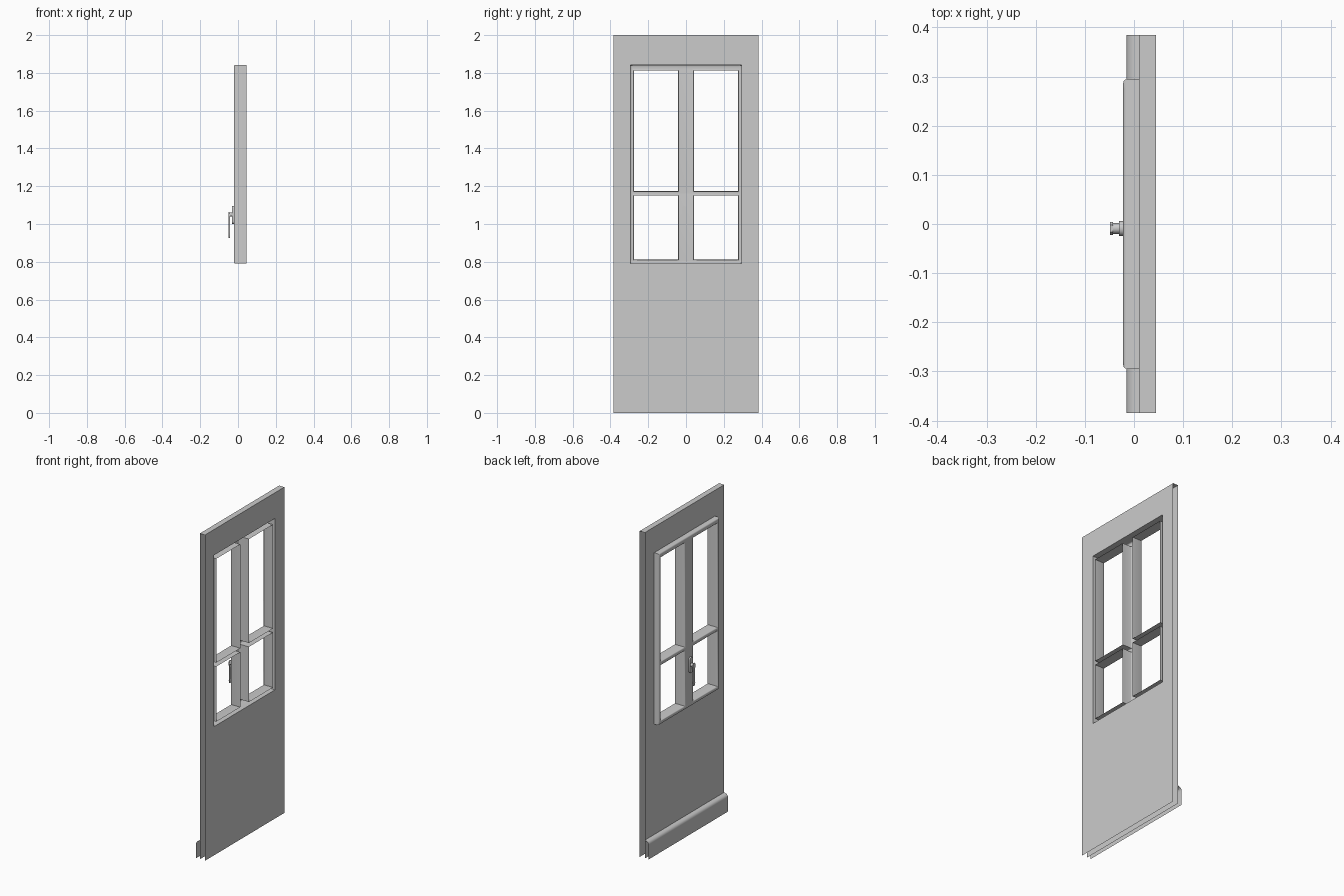
import bpy, bmesh, math
from mathutils import Vector

if "Cube" in bpy.data.objects:
    bpy.data.objects.remove(bpy.data.objects["Cube"])


def finish(name, bm, angle=35):
    bmesh.ops.remove_doubles(bm, verts=bm.verts, dist=1e-5)
    bmesh.ops.recalc_face_normals(bm, faces=bm.faces)
    me = bpy.data.meshes.new(name)
    bm.to_mesh(me)
    bm.free()
    ob = bpy.data.objects.new(name, me)
    bpy.context.collection.objects.link(ob)
    bpy.ops.object.select_all(action='DESELECT')
    ob.select_set(True)
    bpy.context.view_layer.objects.active = ob
    bpy.ops.object.shade_smooth_by_angle(angle=math.radians(angle))
    return ob


def grid_sheet(bm, x, ys, zs, holes):
    """Flat sheet at x, split at ys and zs, leaving out the hole cells."""
    v = [[bm.verts.new((x, y, z)) for z in zs] for y in ys]
    for i in range(len(ys) - 1):
        for j in range(len(zs) - 1):
            if (i, j) not in holes:
                bm.faces.new((v[i][j], v[i][j + 1], v[i + 1][j + 1], v[i + 1][j]))


def strip(bm, profile, y0, y1):
    """Open x-z profile swept along y."""
    a = [bm.verts.new((x, y0, z)) for x, z in profile]
    b = [bm.verts.new((x, y1, z)) for x, z in profile]
    for i in range(len(profile) - 1):
        bm.faces.new((a[i], a[i + 1], b[i + 1], b[i]))


def prism(bm, outline, x0, x1):
    """Solid y-z outline between two x positions."""
    a = [bm.verts.new((x0, y, z)) for y, z in outline]
    b = [bm.verts.new((x1, y, z)) for y, z in outline]
    n = len(outline)
    bm.faces.new(a)
    bm.faces.new(b[::-1])
    for i in range(n):
        j = (i + 1) % n
        bm.faces.new((a[i], b[i], b[j], a[j]))


HALF, OPEN = 0.385, 0.295
BACK, FACE, FRAME = 0.045, 0.01, -0.022

# Door leaf: two skins with a window opening, joined only at the top
bm = bmesh.new()
for x in (BACK, FACE):
    grid_sheet(bm, x, [-HALF, -OPEN, OPEN, HALF], [0, 0.79, 1.842, 2.0], {(1, 1)})
for y0, y1 in ((-HALF, -OPEN), (-OPEN, OPEN), (OPEN, HALF)):
    strip(bm, [(FACE, 2.0), (BACK, 2.0)], y0, y1)
finish("door_leaf", bm)

# Window frame: hollow channel with four panes and softened outer edges
bm = bmesh.new()
grid_sheet(bm, FRAME, [-OPEN, -0.275, -0.042, 0.042, 0.275, OPEN],
           [0.79, 0.812, 1.15, 1.174, 1.812, 1.842],
           {(i, j) for i in (1, 3) for j in (1, 3)})
rim = [e for e in bm.edges if e.is_boundary]
ext = bmesh.ops.extrude_edge_only(bm, edges=rim)
bmesh.ops.translate(bm, vec=Vector((BACK - FRAME, 0, 0)),
                    verts=[g for g in ext["geom"] if isinstance(g, bmesh.types.BMVert)])
rim = [e for e in bm.edges if len(e.link_faces) == 2
       and all(abs(v.co.x - FRAME) < 1e-5 for v in e.verts)
       and e.calc_face_angle() > 1]
bmesh.ops.bevel(bm, geom=rim, offset=0.008, segments=3, profile=0.5, affect='EDGES')
finish("window_frame", bm)

# Weather board along the bottom
bm = bmesh.new()
strip(bm, [(-0.015, 0), (-0.015, 0.09), (-0.013, 0.098), (-0.008, 0.104),
           (0.0, 0.109), (FACE, 0.112)], -HALF, HALF)
finish("weather_board", bm)

# Handle plate with rounded ends
CY = -0.009
bm = bmesh.new()
outline = []
for zc, start in ((1.083, 0), (1.013, 180)):
    for k in range(9):
        t = math.radians(start + k * 22.5)
        outline.append((CY + 0.015 * math.cos(t), zc + 0.013 * math.sin(t)))
prism(bm, outline, -0.031, -0.019)
finish("handle_plate", bm)

# Round spindle
bm = bmesh.new()
prism(bm, [(CY + 0.011 * math.cos(k * math.pi / 8), 1.05 + 0.011 * math.sin(k * math.pi / 8))
           for k in range(16)], -0.046, -0.028)
finish("handle_spindle", bm)

# Lever hanging down
bm = bmesh.new()
half = [(0.007, 1.063), (0.013, 1.055), (0.013, 1.043), (0.009, 1.025),
        (0.009, 0.96), (0.011, 0.94), (0.006, 0.926)]
prism(bm, [(CY + y, z) for y, z in half] + [(CY - y, z) for y, z in half[::-1]], -0.049, -0.043)
finish("handle_lever", bm)
